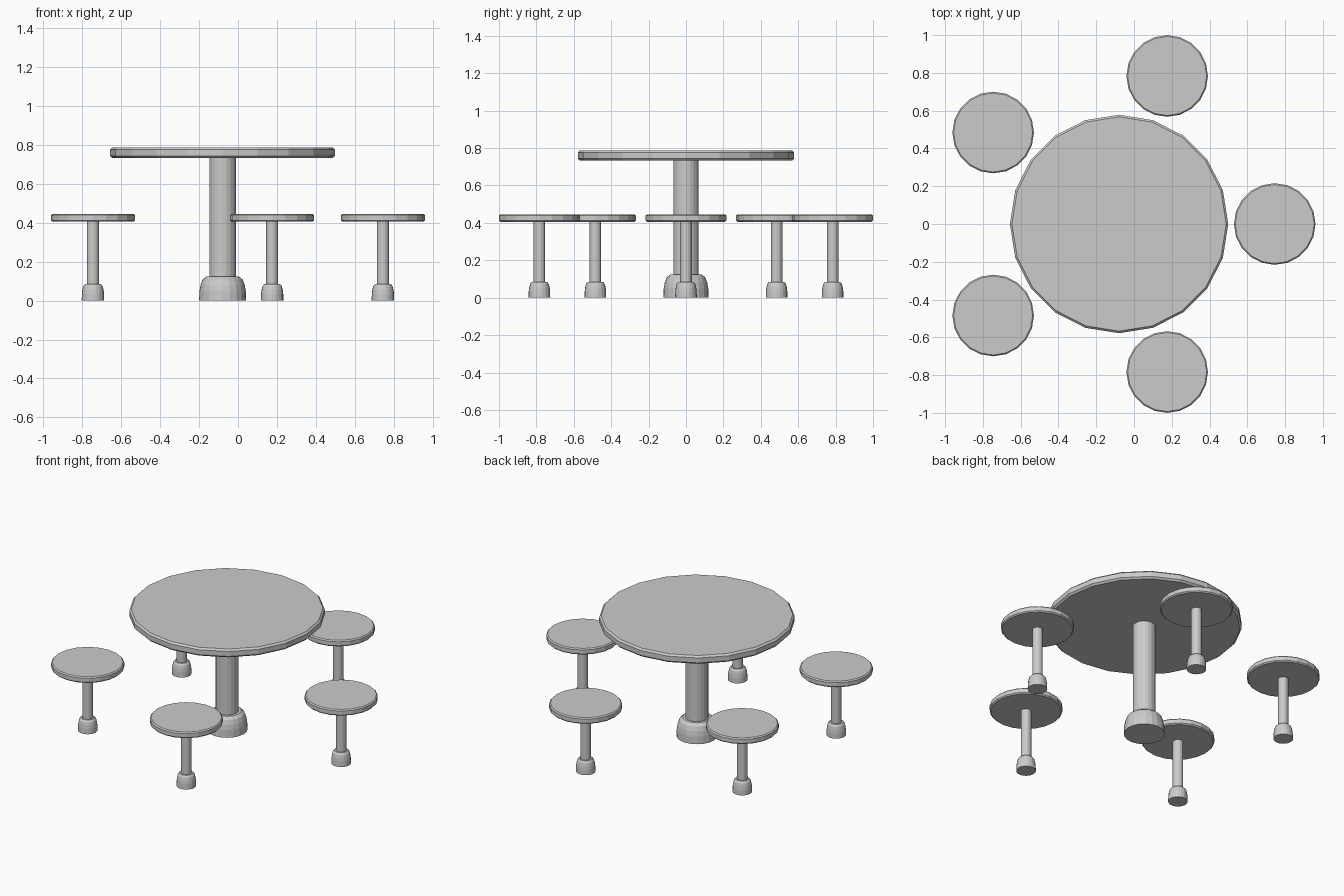
import bpy, bmesh, math

if "Cube" in bpy.data.objects:
    bpy.data.objects.remove(bpy.data.objects["Cube"])

SIDES = 20
CX = -0.079          # table axis
RING = 0.824         # distance of the stools from the table axis


def lathe(name, profile, x, y):
    """Closed faceted solid turned from (radius, z) points, bottom to top."""
    bm = bmesh.new()
    rings = []
    for r, z in profile:
        rings.append([bm.verts.new((r * math.cos(2 * math.pi * i / SIDES),
                                    r * math.sin(2 * math.pi * i / SIDES), z))
                      for i in range(SIDES)])
    for a, b in zip(rings, rings[1:]):
        for i in range(SIDES):
            j = (i + 1) % SIDES
            bm.faces.new((a[i], a[j], b[j], b[i]))
    bm.faces.new(rings[0][::-1])
    bm.faces.new(rings[-1])
    mesh = bpy.data.meshes.new(name)
    bm.to_mesh(mesh)
    bm.free()
    ob = bpy.data.objects.new(name, mesh)
    ob.location = (x, y, 0)
    bpy.context.collection.objects.link(ob)
    return ob


def disc(r, z0, z1, b):
    """Slab profile with softened rims."""
    return [(r - b, z0), (r, z0 + b), (r, z1 - b), (r - b, z1)]


def foot(r, h):
    """Foot profile with a rounded shoulder."""
    return [(r, 0), (r * 0.985, h * 0.4), (r * 0.94, h * 0.65),
            (r * 0.86, h * 0.87), (r * 0.7, h)]


# Table
lathe("table_top", disc(0.578, 0.733, 0.787, 0.011), CX, 0)
lathe("table_column", [(0.068, 0.05), (0.068, 0.74)], CX, 0)
lathe("table_foot", foot(0.121, 0.123), CX, 0)

# Five stools around the table
for k in range(5):
    a = math.radians(72 * k)
    x, y = CX + RING * math.cos(a), RING * math.sin(a)
    lathe(f"stool_seat_{k + 1}", disc(0.216, 0.406, 0.446, 0.007), x, y)
    lathe(f"stool_post_{k + 1}", [(0.031, 0.03), (0.031, 0.415)], x, y)
    lathe(f"stool_foot_{k + 1}", foot(0.058, 0.085), x, y)
